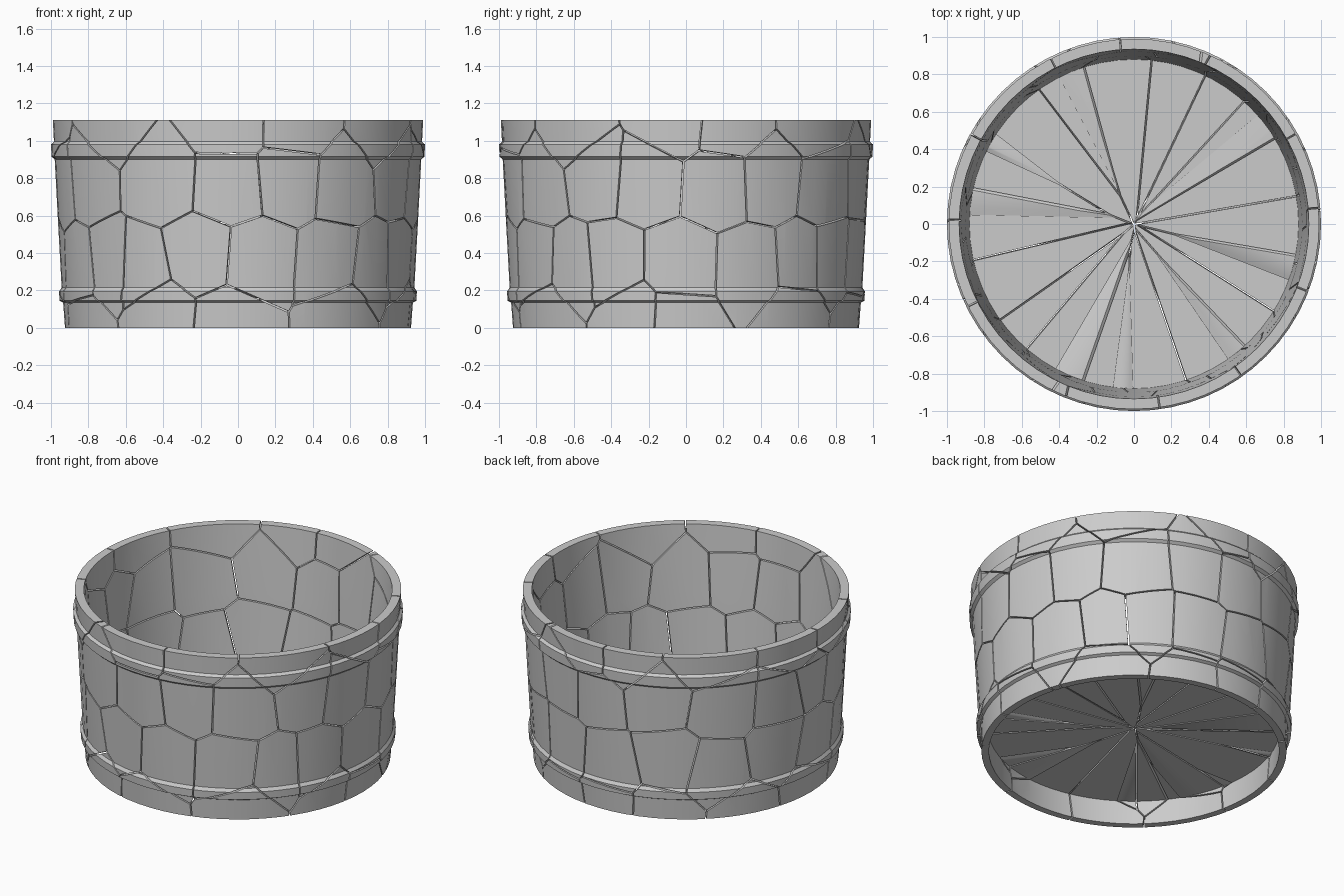
import bpy, bmesh, math, random
from mathutils import Vector

if "Cube" in bpy.data.objects:
    bpy.data.objects.remove(bpy.data.objects["Cube"])

random.seed(7)
SEGMENTS = 64
HALF_GAP = 0.004

# cup cross-section (radius, z): underside, foot, two raised bands, rim, inside, floor
PROFILE = [(0.885, 0.16), (0.88, 0.0), (0.925, 0.0), (0.935, 0.135),
           (0.954, 0.145), (0.957, 0.195), (0.943, 0.215),
           (0.962, 0.56), (0.98, 0.90), (0.997, 0.915), (1.0, 0.98),
           (0.984, 0.995), (0.99, 1.11), (0.935, 1.11),
           (0.905, 0.66), (0.88, 0.21)]


def make_cup():
    bm = bmesh.new()
    rings = []
    for r, z in PROFILE:
        rings.append([bm.verts.new((r * math.cos(2 * math.pi * i / SEGMENTS),
                                    r * math.sin(2 * math.pi * i / SEGMENTS), z))
                      for i in range(SEGMENTS)])
    for a, b in zip(rings, rings[1:]):
        for i in range(SEGMENTS):
            j = (i + 1) % SEGMENTS
            bm.faces.new((a[i], a[j], b[j], b[i]))
    bm.faces.new(rings[0])       # underside of floor
    bm.faces.new(rings[-1])      # top of floor
    bmesh.ops.recalc_face_normals(bm, faces=bm.faces[:])
    return bm


def ring_of_seeds(count, z, jitter_z, jitter_a, phase):
    out = []
    for i in range(count):
        a = 2 * math.pi * (i + phase + random.uniform(-jitter_a, jitter_a)) / count
        out.append(Vector((0.93 * math.cos(a), 0.93 * math.sin(a),
                           z + random.uniform(-jitter_z, jitter_z))))
    return out


# one seed per fragment: two main courses plus chips along the foot and rim
seeds = (ring_of_seeds(18, 0.35, 0.05, 0.3, 0.0)
         + ring_of_seeds(17, 0.79, 0.05, 0.3, 0.4)
         + ring_of_seeds(12, 0.03, 0.05, 0.35, 0.2)
         + ring_of_seeds(12, 1.08, 0.04, 0.35, 0.6))

cup = make_cup()


def make_shard(index, seed):
    bm = cup.copy()
    others = sorted((s for s in seeds if s is not seed), key=lambda s: (s - seed).length)
    for other in others:
        normal = (other - seed).normalized()
        point = (seed + other) / 2 - normal * HALF_GAP
        if all((v.co - point).dot(normal) <= 1e-6 for v in bm.verts):
            continue
        result = bmesh.ops.bisect_plane(
            bm, geom=bm.verts[:] + bm.edges[:] + bm.faces[:], dist=1e-6,
            plane_co=point, plane_no=normal, clear_outer=True)
        edges = [e for e in result["geom_cut"]
                 if isinstance(e, bmesh.types.BMEdge) and e.is_boundary]
        if edges:
            bmesh.ops.triangle_fill(bm, edges=edges, use_beauty=True, normal=normal)
    if bm.faces:
        bmesh.ops.recalc_face_normals(bm, faces=bm.faces[:])
        mesh = bpy.data.meshes.new(f"cup_shard_{index:02d}")
        bm.to_mesh(mesh)
        obj = bpy.data.objects.new(mesh.name, mesh)
        bpy.context.collection.objects.link(obj)
        obj.select_set(True)
        bpy.context.view_layer.objects.active = obj
    bm.free()


for n, s in enumerate(seeds):
    make_shard(n, s)
cup.free()

bpy.ops.object.shade_smooth_by_angle(angle=math.radians(35))
